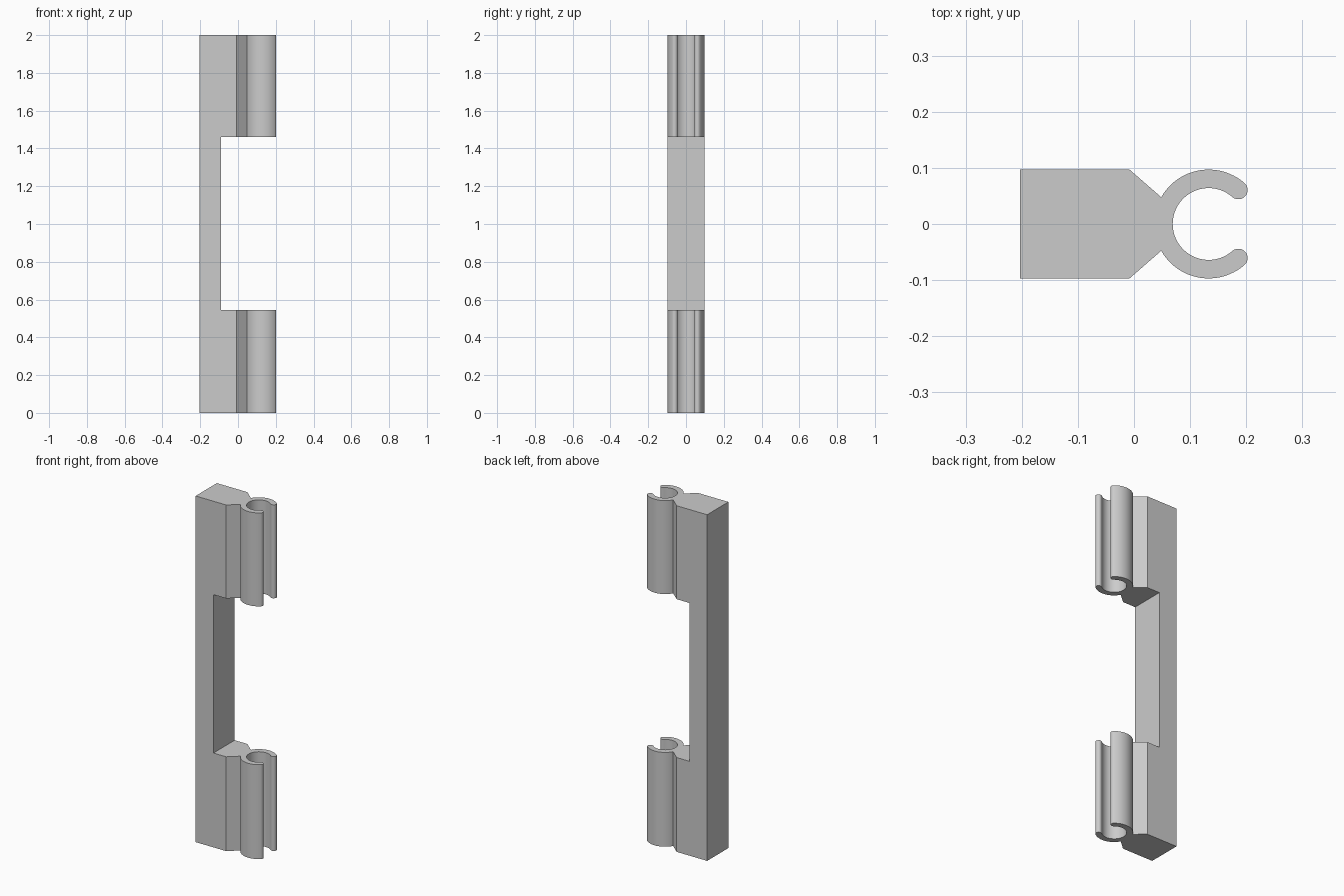
import bpy, bmesh
from math import cos, sin, radians

if "Cube" in bpy.data.objects:
    bpy.data.objects.remove(bpy.data.objects["Cube"], do_unlink=True)

HEIGHT = 2.0
LOW, HIGH = 0.545, 1.46      # gap between the two clips
LEFT, SPINE, SHOULDER = -0.203, -0.089, -0.008
HALF = 0.097                 # half depth, also the outer clip radius
INNER = 0.064
CENTRE = 0.133
NECK, TIP = 150.5, 48.8      # clip arc limits in degrees

grey = bpy.data.materials.new("plain grey")
grey.use_nodes = True
colour = (0.6, 0.6, 0.6, 1)
grey.diffuse_color = colour
grey.node_tree.nodes["Principled BSDF"].inputs["Base Color"].default_value = colour


def arc(cx, cy, radius, start, end, steps):
    angles = [radians(start + (end - start) * i / steps) for i in range(steps + 1)]
    return [(cx + radius * cos(a), cy + radius * sin(a)) for a in angles]


def prism(name, outline, bottom, top):
    bm = bmesh.new()
    face = bm.faces.new([bm.verts.new((x, y, bottom)) for x, y in outline])
    raised = bmesh.ops.extrude_face_region(bm, geom=[face])["geom"]
    verts = [v for v in raised if isinstance(v, bmesh.types.BMVert)]
    bmesh.ops.translate(bm, vec=(0, 0, top - bottom), verts=verts)
    bmesh.ops.recalc_face_normals(bm, faces=bm.faces)
    mesh = bpy.data.meshes.new(name)
    bm.to_mesh(mesh)
    bm.free()
    mesh.materials.append(grey)
    obj = bpy.data.objects.new(name, mesh)
    bpy.context.collection.objects.link(obj)
    return obj


# Half outline: block, sloped neck, outer clip arc, rounded tip, inner arc
middle = (HALF + INNER) / 2
tip_x = CENTRE + middle * cos(radians(TIP))
tip_y = middle * sin(radians(TIP))
half = [(LEFT, HALF), (SHOULDER, HALF)]
half += arc(CENTRE, 0, HALF, NECK, TIP, 24)
half += arc(tip_x, tip_y, (HALF - INNER) / 2, TIP, TIP - 180, 12)[1:-1]
half += arc(CENTRE, 0, INNER, TIP, 180, 28)
outline = half + [(x, -y) for x, y in reversed(half[:-1])]
holder = prism("clip_holder", outline, 0, HEIGHT)

# Opening between the upper and lower clips
opening = [(SPINE, -1), (1, -1), (1, 1), (SPINE, 1)]
cutter = prism("opening_cutter", opening, LOW, HIGH)
cutter.hide_render = True
cut = holder.modifiers.new("opening", "BOOLEAN")
cut.operation = "DIFFERENCE"
cut.solver = "EXACT"
cut.object = cutter

bpy.ops.object.select_all(action="DESELECT")
holder.select_set(True)
bpy.context.view_layer.objects.active = holder
bpy.ops.object.modifier_apply(modifier=cut.name)
bpy.data.objects.remove(cutter, do_unlink=True)
bpy.ops.object.shade_smooth_by_angle(angle=radians(30))
